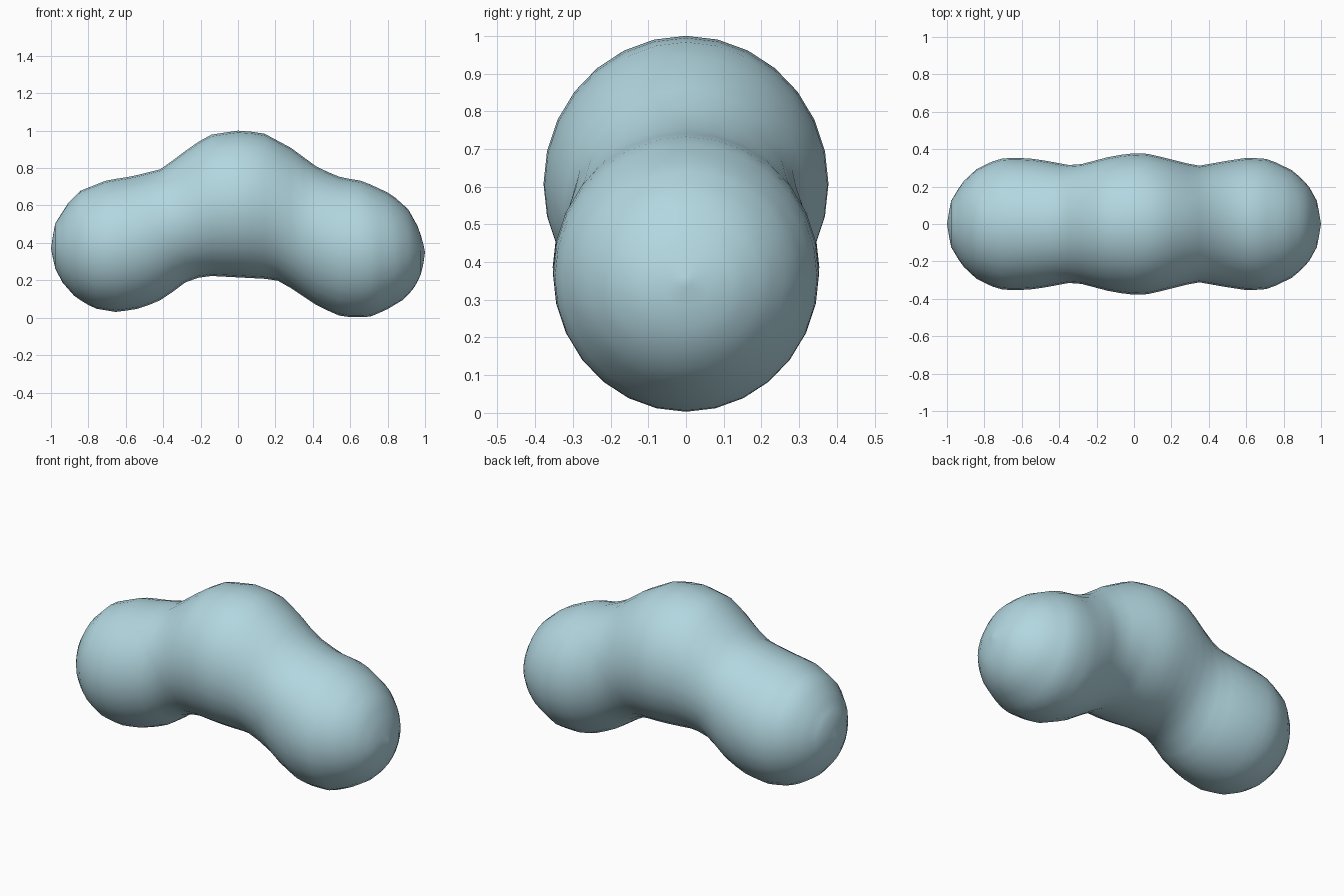
import bpy, bmesh, math

if "Cube" in bpy.data.objects:
    bpy.data.objects.remove(bpy.data.objects["Cube"])

# Silhouette profiles along x: upper edge, lower edge, half width
TOP = [(-1, .37), (-.98, .50), (-.91, .61), (-.84, .68), (-.70, .735), (-.57, .755), (-.41, .795),
       (-.23, .93), (-.14, .98), (0, 1.0), (.13, .99), (.28, .91), (.43, .80), (.55, .75),
       (.67, .73), (.82, .66), (.91, .58), (.96, .49), (.985, .42), (1, .35)]
BOTTOM = [(-1, .37), (-.98, .27), (-.94, .19), (-.87, .11), (-.77, .05), (-.65, .03), (-.52, .05),
          (-.40, .10), (-.28, .19), (-.18, .225), (.2, .205), (.28, .16), (.43, .06), (.56, .003),
          (.70, .003), (.79, .04), (.89, .10), (.95, .17), (.985, .25), (1, .35)]
WIDTH = [(-1, 0), (-.98, .12), (-.92, .22), (-.84, .295), (-.73, .347), (-.64, .355), (-.52, .347),
         (-.32, .31), (-.11, .365), (0, .378), (.08, .375), (.22, .34), (.34, .31), (.48, .335),
         (.61, .355), (.72, .347), (.85, .285), (.93, .21), (.98, .12), (1, 0)]
SIDES = 28


def sample(profile, x):
    for (x0, v0), (x1, v1) in zip(profile, profile[1:]):
        if x <= x1:
            return v0 + (v1 - v0) * (x - x0) / (x1 - x0)
    return profile[-1][1]


# Stations are denser at the rounded ends
n = 44
stations = [-math.cos(math.pi * i / n) for i in range(1, n)]

bm = bmesh.new()
rings = []
for x in stations:
    top, low, w = (sample(p, x) for p in (TOP, BOTTOM, WIDTH))
    mid, h = (top + low) / 2, (top - low) / 2
    rings.append([bm.verts.new((x, w * math.cos(a), mid + h * math.sin(a)))
                  for a in (2 * math.pi * k / SIDES for k in range(SIDES))])
left = bm.verts.new((-1, 0, .37))
right = bm.verts.new((1, 0, .35))
for k in range(SIDES):
    j = (k + 1) % SIDES
    for a, b in zip(rings, rings[1:]):
        bm.faces.new((a[k], a[j], b[j], b[k]))
    bm.faces.new((left, rings[0][j], rings[0][k]))
    bm.faces.new((right, rings[-1][k], rings[-1][j]))
bmesh.ops.recalc_face_normals(bm, faces=bm.faces)
for f in bm.faces:
    f.smooth = True

# Three merged soft lobes as one body
mesh = bpy.data.meshes.new("blob_body")
bm.to_mesh(mesh)
bm.free()
body = bpy.data.objects.new("blob_body", mesh)
bpy.context.collection.objects.link(body)

mat = bpy.data.materials.new("pale blue")
mat.diffuse_color = (0.45, 0.68, 0.75, 1)
mat.use_nodes = True
mat.node_tree.nodes["Principled BSDF"].inputs["Base Color"].default_value = mat.diffuse_color
mesh.materials.append(mat)
